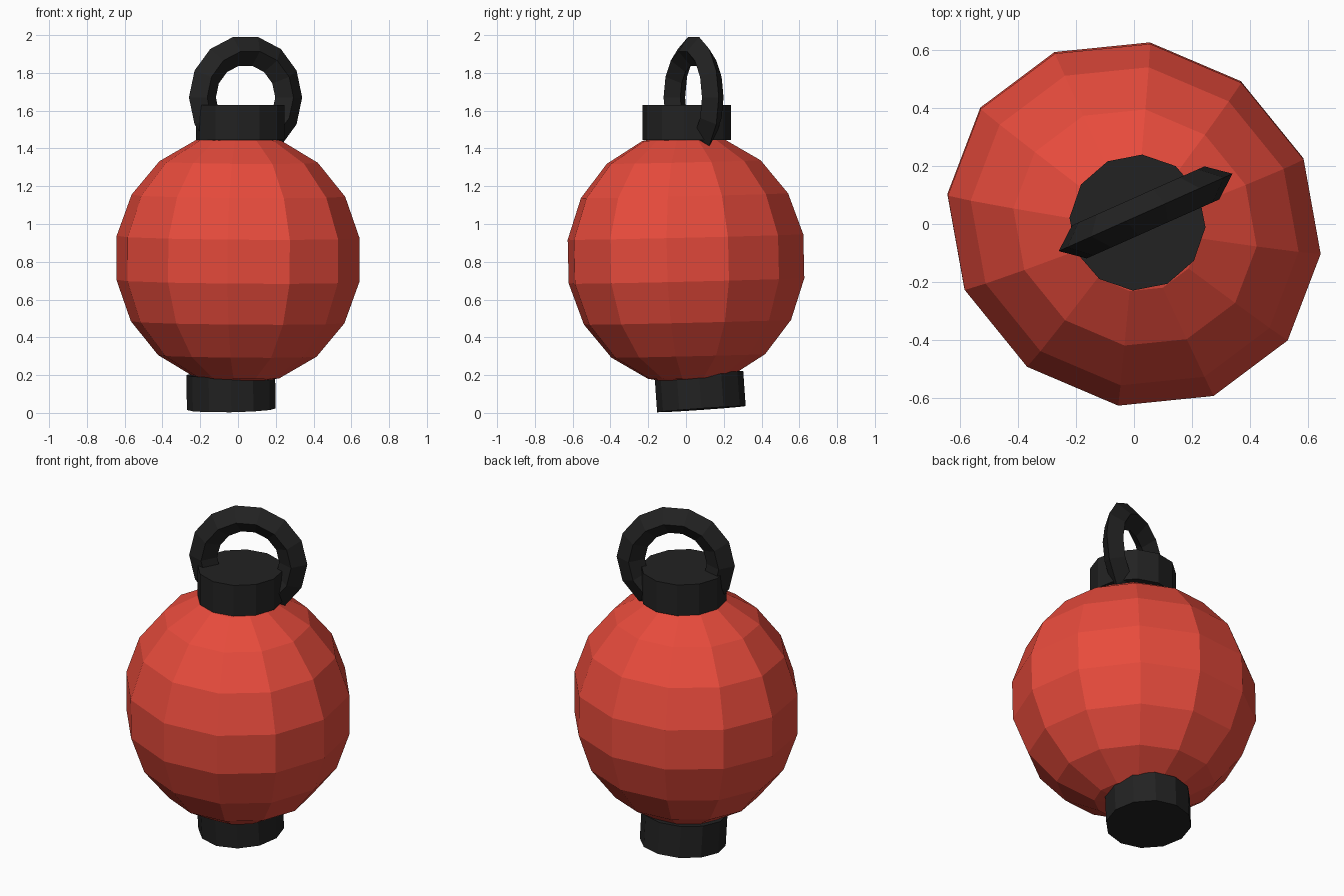
import bpy
from math import radians, pi

if "Cube" in bpy.data.objects:
    bpy.data.objects.remove(bpy.data.objects["Cube"])


def material(name, rgb):
    m = bpy.data.materials.new(name)
    m.diffuse_color = (*rgb, 1)
    m.use_nodes = True
    m.node_tree.nodes["Principled BSDF"].inputs["Base Color"].default_value = m.diffuse_color
    return m


red = material("red_paper", (0.8, 0.07, 0.045))
black = material("black_trim", (0.016, 0.016, 0.016))


def finish(name, mat):
    ob = bpy.context.object
    ob.name = name
    ob.data.materials.append(mat)
    return ob


def cap(name, loc, rot):
    bpy.ops.mesh.primitive_cylinder_add(vertices=12, radius=0.235, depth=0.185,
                                        location=loc, rotation=rot)
    return finish(name, black)


# Faceted lantern body, slightly oval and tilted
bpy.ops.mesh.primitive_uv_sphere_add(segments=12, ring_count=9, radius=1,
                                     location=(0, 0, 0.815),
                                     rotation=(0, radians(1.4), radians(-37)))
body = finish("lantern_body", red)
body.scale = (0.673, 0.623, 0.67)
# tilt about the world y axis after the spin
body.rotation_mode = 'XYZ'
body.rotation_euler = (radians(0.85), radians(1.1), radians(-37))

# Top and bottom end caps, the lower one set crookedly
cap("top_cap", (0.012, 0.005, 1.537), (0, 0, radians(-4)))
cap("bottom_cap", (-0.037, 0.075, 0.112), (radians(4), radians(-1), 0))

# Angular carrying ring, its lower part buried in the top cap
bpy.ops.mesh.primitive_torus_add(major_segments=14, minor_segments=4,
                                 major_radius=0.25, minor_radius=0.078,
                                 location=(0.04, 0.04, 1.67),
                                 rotation=(pi / 2, 0, radians(24)))
handle = finish("carry_ring", black)
handle.scale = (1, 1, 0.8)
